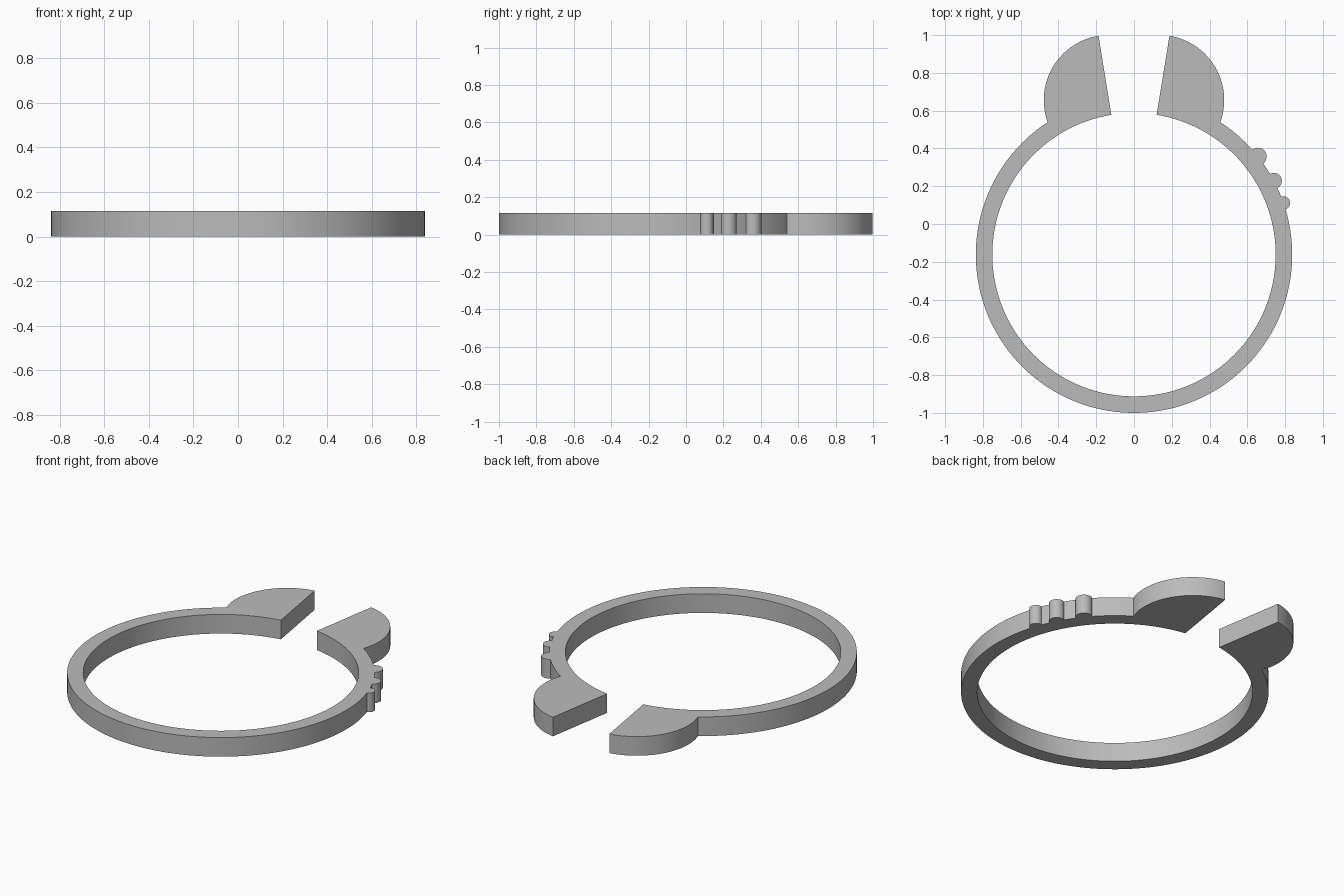
import bpy, bmesh, math
from mathutils import Vector

cube = bpy.data.objects.get("Cube")
if cube:
    bpy.data.objects.remove(cube, do_unlink=True)

OUTER, INNER, HEIGHT = 0.8375, 0.75, 0.115
CENTRE_Y = -0.1625
GAP = math.radians(9.2)          # half angle of the opening at the back
STEP = math.radians(2)


def polar(radius, angle):
    return Vector((radius * math.cos(angle), radius * math.sin(angle)))


def arc(centre, radius, start, end, step):
    """Points along an arc, both ends included."""
    n = max(2, math.ceil(abs(end - start) / step))
    return [centre + polar(radius, start + (end - start) * i / n) for i in range(n + 1)]


def disc_on_ring(angle, dist, radius):
    """Centre, half angle on the ring, and local arc half angle where a disc meets the ring."""
    half = math.acos((OUTER**2 + dist**2 - radius**2) / (2 * OUTER * dist))
    offset = polar(OUTER, half) - Vector((dist, 0))
    return polar(dist, angle), half, math.atan2(offset.y, offset.x)


# Outer edge, clockwise from the left side of the opening
start, end = math.pi / 2 - GAP, -1.5 * math.pi + GAP
LOBE = 0.345
lobe_dist = 0.829
centre, half, sweep = disc_on_ring(start, lobe_dist, LOBE)
edge = arc(centre, LOBE, start, start - sweep, STEP * 2)
here = start - half

# Three small grip bumps
for degrees, radius in ((38.4, 0.046), (27.8, 0.042), (19.1, 0.035)):
    a = math.radians(degrees)
    c, h, s = disc_on_ring(a, OUTER, radius)
    edge += arc(Vector((0, 0)), OUTER, here, a + h, STEP)[1:-1]
    edge += arc(c, radius, a + s, a - s, STEP * 5)
    here = a - h

# Plain band round to the second lobe
edge += arc(Vector((0, 0)), OUTER, here, end + half, STEP)[1:-1]
edge += arc(polar(lobe_dist, end), LOBE, end + sweep, end, STEP * 2)

# Sweep the section along the outer edge, with matching points on the inner circle
bm = bmesh.new()
sections = []
for p in edge:
    q = p.normalized() * INNER
    sections.append([bm.verts.new((v.x, v.y + CENTRE_Y, z))
                     for v, z in ((p, 0), (p, HEIGHT), (q, HEIGHT), (q, 0))])
for a, b in zip(sections, sections[1:]):
    for i in range(4):
        j = (i + 1) % 4
        bm.faces.new((a[i], a[j], b[j], b[i]))
bm.faces.new(sections[0])
bm.faces.new(sections[-1])
bmesh.ops.recalc_face_normals(bm, faces=bm.faces)
mesh = bpy.data.meshes.new("open_ring")
bm.to_mesh(mesh)
bm.free()

ring = bpy.data.objects.new("open_ring", mesh)
bpy.context.collection.objects.link(ring)

# Single grey material
grey = bpy.data.materials.new("plain_grey")
grey.use_nodes = True
colour = (0.5, 0.5, 0.5, 1)
grey.diffuse_color = colour
grey.node_tree.nodes["Principled BSDF"].inputs["Base Color"].default_value = colour
mesh.materials.append(grey)

bpy.ops.object.select_all(action='DESELECT')
ring.select_set(True)
bpy.context.view_layer.objects.active = ring
bpy.ops.object.shade_smooth_by_angle(angle=math.radians(30))
